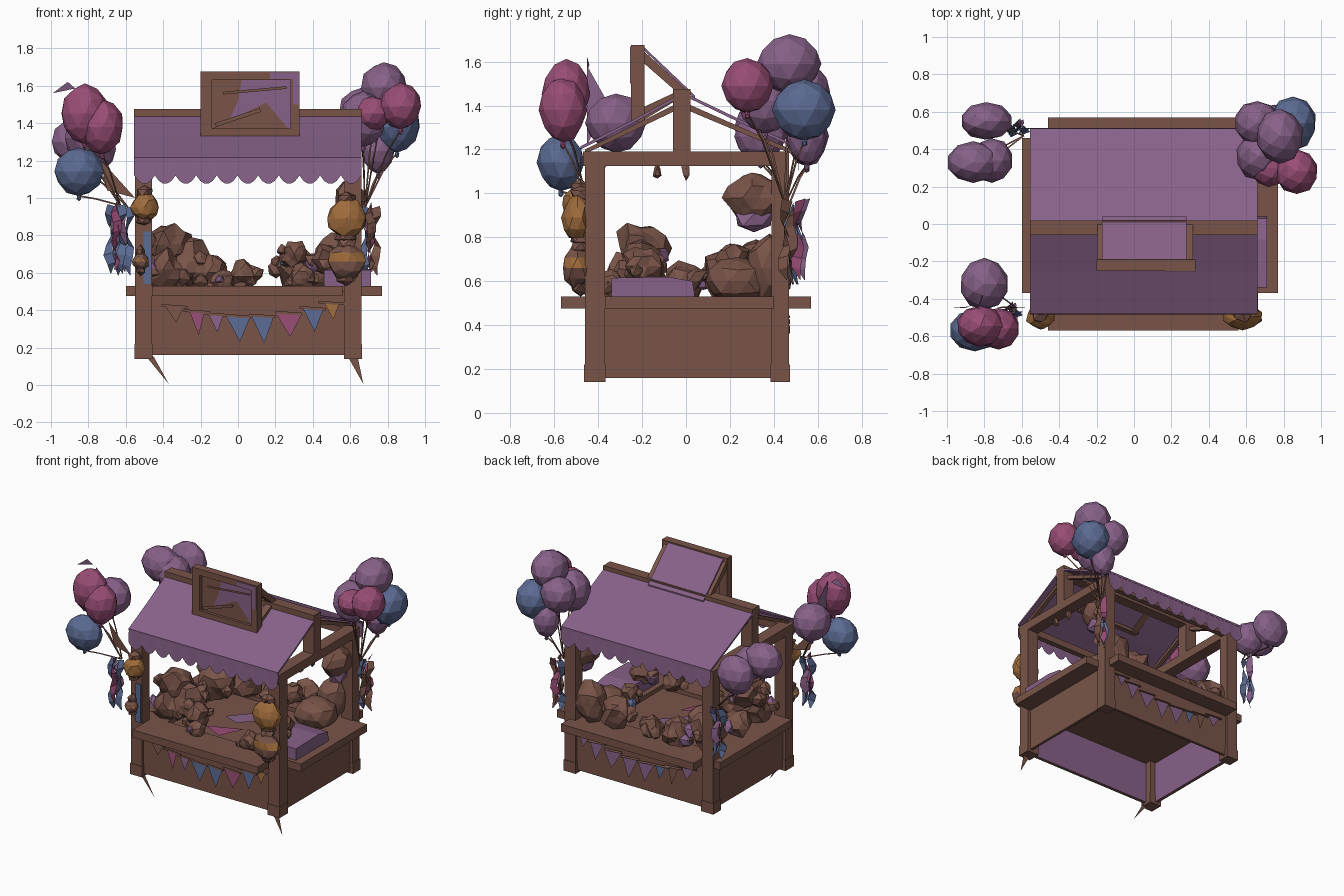
import bpy, bmesh, math, random
from mathutils import Vector

random.seed(7)


def material(name, rgb):
    m = bpy.data.materials.new(name)
    m.diffuse_color = (*rgb, 1)
    return m


BROWN = material("brown wood", (0.19, 0.088, 0.065))
PURPLE = material("purple cloth", (0.245, 0.12, 0.25))
BLUE = material("blue", (0.105, 0.145, 0.29))
PINK = material("pink", (0.32, 0.075, 0.18))
OCHRE = material("ochre", (0.35, 0.15, 0.045))


def mesh(name, verts, faces, mat):
    me = bpy.data.meshes.new(name)
    me.from_pydata([tuple(v) for v in verts], [], faces)
    me.materials.append(mat)
    ob = bpy.data.objects.new(name, me)
    bpy.context.collection.objects.link(ob)
    return ob


def box(name, x0, x1, y0, y1, z0, z1, mat=BROWN):
    v = [(x, y, z) for x in (x0, x1) for y in (y0, y1) for z in (z0, z1)]
    f = [(0, 1, 3, 2), (4, 6, 7, 5), (0, 4, 5, 1), (2, 3, 7, 6), (0, 2, 6, 4), (1, 5, 7, 3)]
    return mesh(name, v, f, mat)


def extrude_x(name, profile, x0, x1, mat):
    """Closed (y, z) profile swept along x."""
    n = len(profile)
    v = [(x, y, z) for x in (x0, x1) for y, z in profile]
    f = [(i, (i + 1) % n, n + (i + 1) % n, n + i) for i in range(n)]
    f += [tuple(range(n))[::-1], tuple(range(n, 2 * n))]
    return mesh(name, v, f, mat)


def blob(name, loc, size, mat, jitter=0.05, detail=2, taper=0.0):
    bm = bmesh.new()
    bmesh.ops.create_icosphere(bm, subdivisions=detail, radius=1)
    for v in bm.verts:
        k = 1 + random.uniform(-jitter, jitter)
        t = 1 - taper * max(0, -v.co.z)
        v.co = Vector((v.co.x * size[0] * k * t, v.co.y * size[1] * k * t, v.co.z * size[2] * k)) + Vector(loc)
    me = bpy.data.meshes.new(name)
    bm.to_mesh(me)
    bm.free()
    me.materials.append(mat)
    ob = bpy.data.objects.new(name, me)
    bpy.context.collection.objects.link(ob)
    return ob


def rod(name, a, b, r, mat=BROWN):
    """Thin three-sided bar between two points."""
    a, b = Vector(a), Vector(b)
    q = (b - a).to_track_quat('Z', 'Y')
    ring = [q @ Vector((r * math.cos(t), r * math.sin(t), 0)) for t in (0, 2.094, 4.189)]
    v = [a + p for p in ring] + [b + p for p in ring]
    return mesh(name, v, [(0, 1, 4, 3), (1, 2, 5, 4), (2, 0, 3, 5), (2, 1, 0), (3, 4, 5)], mat)


# Base: four walls with purple inner linings, and the table top
box("front_wall", -0.53, 0.64, -0.44, -0.42, 0.16, 0.48)
box("back_wall", -0.53, 0.64, 0.43, 0.45, 0.16, 0.48)
box("left_wall", -0.53, -0.51, -0.42, 0.43, 0.16, 0.48)
box("right_wall", 0.62, 0.64, -0.42, 0.43, 0.16, 0.48)
box("front_lining", -0.51, 0.62, -0.42, -0.415, 0.16, 0.47, PURPLE)
box("left_lining", -0.51, -0.505, -0.415, 0.43, 0.16, 0.47, PURPLE)
box("table_top", -0.53, 0.64, -0.44, 0.45, 0.475, 0.50)
box("front_counter", -0.46, 0.56, -0.57, -0.33, 0.475, 0.53)
box("back_counter", -0.46, 0.62, 0.33, 0.57, 0.475, 0.53)
box("left_counter", -0.60, -0.34, -0.37, 0.46, 0.475, 0.53)
box("right_counter", 0.42, 0.77, -0.37, 0.40, 0.475, 0.53)

# Corner posts, with wider feet
for x0, x1 in ((-0.55, -0.46), (0.57, 0.66)):
    for y0, y1 in ((-0.46, -0.37), (0.39, 0.47)):
        box("post", x0, x1, y0, y1, 0.15, 1.19)
        box("post_foot", x0 - 0.004, x1 + 0.004, y0 - 0.004, y1 + 0.004, 0.14, 0.22)
    # End frames: tie beam, king post and rafters
    box("tie_beam", x0, x1, -0.47, 0.46, 1.125, 1.19)
    box("king_post", x0, x1, -0.06, 0.02, 1.19, 1.44)
    for s, ye in ((-1, -0.46), (1, 0.48)):
        extrude_x("rafter", [(-0.02, 1.42), (ye, 1.20), (ye, 1.18), (-0.02, 1.39)], x0 + 0.03, x1 - 0.03, BROWN)
for y in (-0.45, 0.41):
    box("eave_beam", -0.5, 0.62, y, y + 0.04, 1.135, 1.185)
box("ridge_beam", -0.555, 0.66, -0.06, 0.02, 1.41, 1.475)
for x, dx in ((-0.50, 0.13), (0.59, 0.08)):
    mesh("foot_spike", [(x - 0.03, -0.44, 0.2), (x + 0.05, -0.44, 0.15), (x + dx, -0.44, 0.005)], [(0, 1, 2)], BROWN)
box("post_sash", -0.505, -0.465, -0.468, -0.461, 0.54, 0.82, BLUE)

# Roof slopes and scalloped valances
extrude_x("front_roof", [(-0.06, 1.435), (-0.26, 1.325), (-0.48, 1.215), (-0.48, 1.20), (-0.26, 1.31), (-0.06, 1.42)],
          -0.555, 0.66, PURPLE)
extrude_x("back_roof", [(0.0, 1.455), (0.25, 1.335), (0.51, 1.215), (0.51, 1.20), (0.25, 1.32), (0.0, 1.44)],
          -0.555, 0.66, PURPLE)


def valance(y):
    n, per = 55, 5
    v, f = [], []
    for i in range(n + 1):
        x = -0.555 + 1.215 * i / n
        drop = 0.045 * abs(math.sin(math.pi * i / per)) ** 0.8
        v += [(x, y, 1.215), (x, y + math.copysign(0.008, y), 1.12 - drop)]
    for i in range(n):
        f.append((2 * i, 2 * i + 1, 2 * i + 3, 2 * i + 2))
    mesh("valance", v, f, PURPLE)


valance(-0.475)
valance(0.505)

# Sign: cloth dormer running from the back roof up to a framed board
extrude_x("dormer_cloth", [(-0.20, 1.675), (0.0, 1.485), (0.04, 1.445), (0.04, 1.43), (0.0, 1.47), (-0.20, 1.66)],
          -0.17, 0.28, PURPLE)
for x in (-0.195, 0.265):
    extrude_x("dormer_rafter", [(-0.20, 1.655), (0.0, 1.472), (0.0, 1.425), (-0.20, 1.60)], x, x + 0.05, BROWN)
    extrude_x("dormer_brace", [(-0.20, 1.39), (-0.05, 1.46), (-0.05, 1.42), (-0.20, 1.33)], x, x + 0.05, BROWN)
box("sign_board", -0.19, 0.32, -0.22, -0.20, 1.34, 1.66)
box("sign_left_edge", -0.20, -0.14, -0.25, -0.19, 1.325, 1.675)
box("sign_right_edge", 0.28, 0.33, -0.25, -0.19, 1.325, 1.675)
box("sign_top_edge", -0.14, 0.28, -0.25, -0.19, 1.63, 1.675)
box("sign_bottom_edge", -0.14, 0.28, -0.25, -0.19, 1.325, 1.37)
mesh("sign_cloth", [(0.02, -0.224, 1.63), (0.0, -0.224, 1.52), (-0.04, -0.224, 1.43), (0.0, -0.224, 1.37),
                    (0.28, -0.224, 1.37), (0.28, -0.224, 1.63)], [(0, 1, 2, 3, 4, 5)], PURPLE)
mesh("sign_patch", [(-0.14, -0.23, 1.37), (0.27, -0.23, 1.37), (0.15, -0.23, 1.51)], [(0, 1, 2)], BROWN)
box("sign_cloth_trim", 0.17, 0.325, -0.256, -0.25, 1.635, 1.67, PURPLE)
box("sign_side_trim", 0.295, 0.325, -0.256, -0.25, 1.50, 1.635, PURPLE)
rod("sign_bar", (-0.12, -0.235, 1.39), (0.12, -0.235, 1.47), 0.012)
rod("sign_bar", (-0.08, -0.235, 1.56), (0.26, -0.235, 1.59), 0.008)

# Bunting along the front and back walls: (x, half width, drop, colour)
flags = [(-0.34, 0.05, 0.08, BROWN), (-0.22, 0.04, 0.12, PINK), (-0.12, 0.04, 0.09, PURPLE), (0.0, 0.065, 0.13, BLUE),
         (0.13, 0.06, 0.14, BLUE), (0.27, 0.07, 0.12, PINK), (0.40, 0.055, 0.12, BLUE), (0.5, 0.04, 0.08, OCHRE)]
for y in (-0.455, 0.465):
    for x, w, drop, m in flags:
        z = 0.36 + 0.35 * (x - 0.05) ** 2
        mesh("bunting_flag", [(x - w, y, z + 0.01), (x + w, y, z), (x + 0.01, y * 1.01, z - drop)], [(0, 1, 2)],
             m if y < 0 else random.choice((PURPLE, BROWN, PURPLE, BLUE)))
        rod("bunting_cord", (x - 0.07, y, z + 0.012), (x + 0.07, y, z + 0.002), 0.008)

# Goods piled around the counters: (x, y, z, radius)
piles = [(-0.36, -0.2, 0.75, 0.12), (-0.40, -0.25, 0.62, 0.11), (-0.26, -0.2, 0.66, 0.11), (-0.16, -0.25, 0.60, 0.09),
         (-0.42, 0.0, 0.60, 0.10), (-0.30, 0.2, 0.64, 0.12), (-0.40, 0.32, 0.65, 0.12), (-0.18, 0.35, 0.60, 0.10),
         (-0.08, -0.36, 0.55, 0.06), (0.03, 0.35, 0.58, 0.08), (0.30, 0.38, 0.63, 0.10), (0.34, -0.34, 0.57, 0.07),
         (0.48, -0.2, 0.67, 0.09), (0.30, 0.22, 0.70, 0.07)]
for x, y, z, r in piles:
    blob("goods", (x, y, z), (r, r, r), BROWN, 0.25)
    for k in range(3):
        a = random.uniform(0, 6.28)
        s = r * random.uniform(0.35, 0.55)
        blob("small_goods", (x + r * math.cos(a), y + r * math.sin(a) * 0.8, z + random.uniform(-0.04, 0.03)),
             (s, s, s), random.choice((BROWN,) * 5 + ((PURPLE, BLUE) if x > 0.2 else (BROWN, PURPLE))), 0.3, 1)
blob("large_sack", (0.47, 0.24, 0.60), (0.15, 0.15, 0.11), BROWN, 0.07)
blob("tall_sack", (0.5, 0.38, 0.66), (0.11, 0.11, 0.15), BROWN, 0.1)
extrude_x("purple_bundle", [(-0.34, 0.53), (0.04, 0.53), (0.03, 0.60), (-0.08, 0.62), (-0.34, 0.615)], 0.46, 0.71, PURPLE)
blob("hanging_bag", (0.60, 0.30, 0.98), (0.08, 0.125, 0.11), BROWN, 0.15, 2)
blob("bag_lining", (0.60, 0.31, 0.88), (0.06, 0.09, 0.06), PURPLE, 0.15, 1)
mesh("counter_cloth", [(-0.12, -0.2, 0.51), (0.04, -0.28, 0.51), (0.12, -0.1, 0.51)], [(0, 1, 2)], PINK)
mesh("table_cloth", [(-0.1, 0.0, 0.51), (0.02, -0.05, 0.51), (0.25, 0.2, 0.51), (0.12, 0.25, 0.51)], [(0, 1, 2, 3)], PURPLE)
for y in (-0.13, 0.0):
    blob("hanging_charm", (0.6, y, 1.10), (0.02, 0.02, 0.04), BROWN, 0.3, 1)

# Lanterns on the front posts, each with an ochre band between two heights
for x, z, r, z0, z1 in ((0.58, 0.89, 0.105, 0.80, 0.99), (0.58, 0.66, 0.10, 0.655, 0.71),
                        (-0.50, 0.95, 0.075, 0.90, 1.04), (-0.52, 0.66, 0.045, 0.66, 0.67)):
    lamp = blob("lantern", (x, -0.495, z), (r, min(r, 0.07), r), BROWN, 0.1)
    lamp.data.materials.append(OCHRE)
    for p in lamp.data.polygons:
        p.material_index = int(z0 < p.center.z < z1)
    blob("lantern_cap", (x, -0.48, z + r), (r * 0.6, 0.05, 0.04), BROWN, 0.2, 1)
    blob("lantern_base", (x, -0.48, z - r * 0.9), (r * 0.6, 0.05, 0.035), BROWN, 0.2, 1)

# Balloon clusters: anchor, balloons (x, y, z, rx, ry, rz, colour), ribbon colours
clusters = [
    ((-0.63, -0.45, 0.96), [(-0.82, -0.545, 1.45, 0.13, 0.11, 0.16, PINK), (-0.725, -0.56, 1.38, 0.115, 0.11, 0.15, PINK),
                            (-0.85, -0.57, 1.14, 0.135, 0.11, 0.13, BLUE),
                            (-0.80, -0.32, 1.32, 0.13, 0.14, 0.135, PURPLE)], (BLUE, PURPLE, BLUE, PINK)),
    ((0.68, 0.45, 0.95), [(0.78, 0.47, 1.59, 0.125, 0.145, 0.135, PURPLE), (0.87, 0.28, 1.49, 0.115, 0.12, 0.125, PINK),
                          (0.72, 0.30, 1.45, 0.10, 0.10, 0.095, PINK),
                          (0.85, 0.54, 1.38, 0.125, 0.145, 0.14, BLUE), (0.66, 0.54, 1.46, 0.125, 0.12, 0.13, PURPLE),
                          (0.67, 0.36, 1.42, 0.125, 0.13, 0.15, PURPLE), (0.75, 0.55, 1.25, 0.09, 0.09, 0.12, PURPLE)],
     (BROWN, PINK, BLUE, BROWN)),
    ((-0.59, 0.47, 0.95), [(-0.79, 0.55, 1.26, 0.14, 0.10, 0.14, PURPLE), (-0.86, 0.33, 1.30, 0.14, 0.11, 0.13, PURPLE),
                           (-0.76, 0.34, 1.26, 0.11, 0.12, 0.12, PURPLE)], (BLUE, PURPLE, BLUE)),
]
for (ax, ay, az), balloons, ribbons in clusters:
    for x, y, z, rx, ry, rz, m in balloons:
        blob("balloon", (x, y, z), (rx, ry, rz), m, 0.03, 2, 0.1)
        blob("balloon_knot", (x, y, z - rz - 0.008), (0.014, 0.014, 0.02), m, 0, 1)
        mid = (x * 0.6 + ax * 0.4, y * 0.6 + ay * 0.4, (z - rz) * 0.7 + az * 0.3)
        rod("balloon_string", (x, y, z - rz), mid, 0.005)
        rod("balloon_string", mid, (ax, ay, az), 0.005)
    # Twisted ribbons hanging below each cluster
    for k, m in enumerate(ribbons):
        a = k * 1.6
        rx, ry = ax + 0.03 * math.cos(a) + math.copysign(0.025, ax), ay + 0.03 * math.sin(a) + math.copysign(0.03, ay)
        v = []
        for i in range(8):
            t = a + i * 0.6
            c = Vector((rx + 0.012 * math.sin(i * 1.9 + k), ry + 0.012 * math.cos(i * 1.7), az - 0.052 * i + 0.02 * (k % 2)))
            w = Vector((math.cos(t), math.sin(t), 0.3)) * (0.024 if i < 7 else 0.004)
            v += [c - w, c + w]
        mesh("ribbon", v, [(2 * i, 2 * i + 1, 2 * i + 3, 2 * i + 2) for i in range(7)], m)

# Loose pennants by the front left post
mesh("pennant", [(-0.74, -0.45, 1.21), (-0.70, -0.44, 1.04), (-0.55, -0.45, 1.0)], [(0, 1, 2)], BROWN)
mesh("small_pennant", [(-0.99, -0.45, 1.56), (-0.91, -0.45, 1.62), (-0.87, -0.44, 1.585)], [(0, 1, 2)], PURPLE)
mesh("tall_pennant", [(-0.84, -0.45, 1.58), (-0.80, -0.36, 1.42), (-0.82, -0.45, 1.22)], [(0, 1, 2)], PURPLE)
